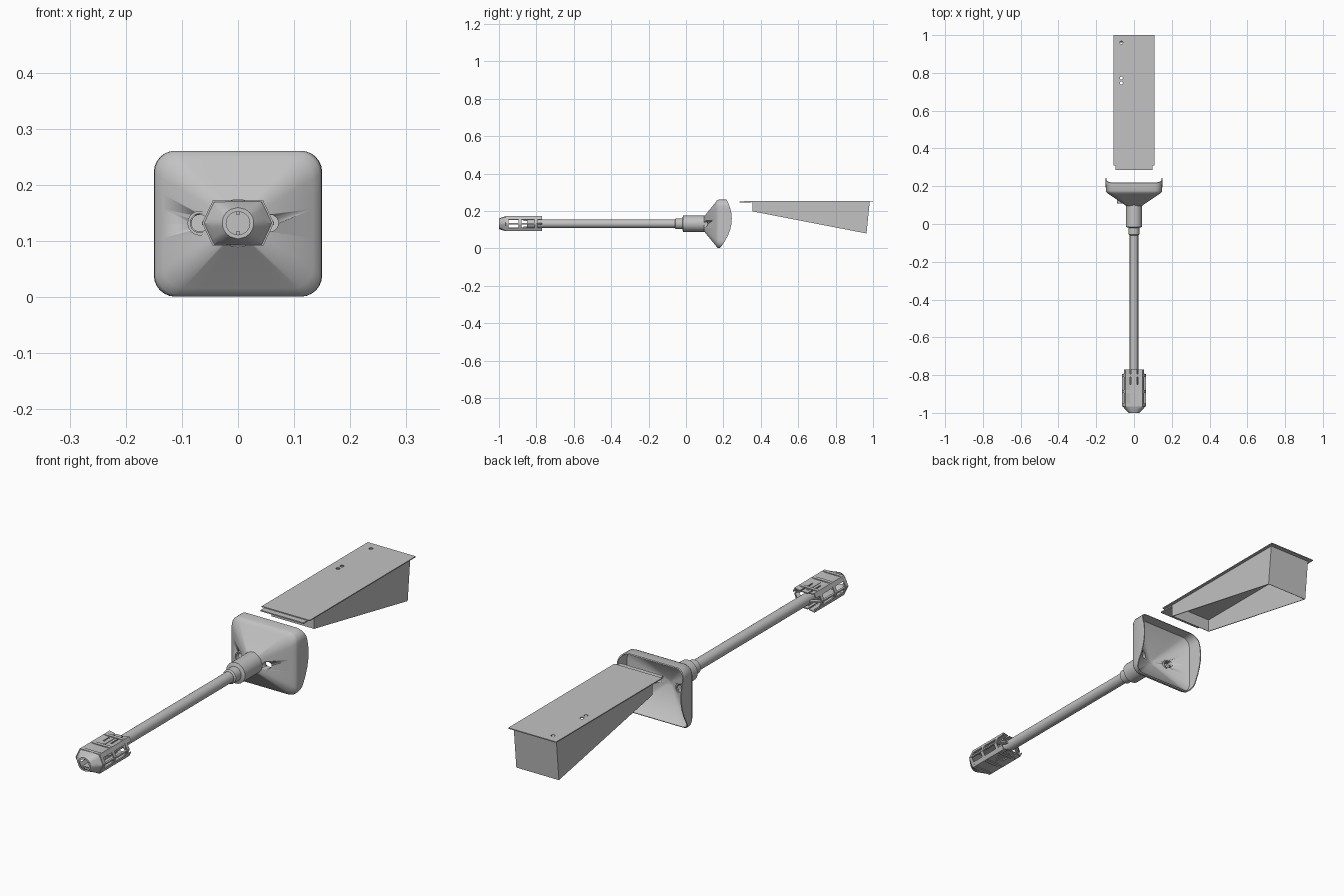
import bpy, bmesh, math

if "Cube" in bpy.data.objects:
    bpy.data.objects.remove(bpy.data.objects["Cube"])

CZ = 0.132  # height of the long axis

grey = bpy.data.materials.new("plain_grey")
grey.diffuse_color = (0.54, 0.54, 0.54, 1)
grey.use_nodes = True
grey.node_tree.nodes["Principled BSDF"].inputs["Base Color"].default_value = grey.diffuse_color


def finish(name, bm, smooth=True):
    bmesh.ops.remove_doubles(bm, verts=bm.verts, dist=1e-5)
    bmesh.ops.recalc_face_normals(bm, faces=bm.faces)
    me = bpy.data.meshes.new(name)
    bm.to_mesh(me)
    bm.free()
    ob = bpy.data.objects.new(name, me)
    bpy.context.collection.objects.link(ob)
    me.materials.append(grey)
    if smooth:
        activate(ob)
        bpy.ops.object.shade_smooth_by_angle(angle=math.radians(35))
    return ob


def activate(ob):
    bpy.ops.object.select_all(action='DESELECT')
    ob.select_set(True)
    bpy.context.view_layer.objects.active = ob


def loft(name, rings, caps=True, closed=False, smooth=True):
    """Skin a list of equal-length point loops."""
    bm = bmesh.new()
    vs = [[bm.verts.new(p) for p in r] for r in rings]
    n = len(vs[0])
    pairs = list(zip(vs, vs[1:] + vs[:1])) if closed else list(zip(vs, vs[1:]))
    for a, b in pairs:
        for i in range(n):
            j = (i + 1) % n
            bm.faces.new((a[i], a[j], b[j], b[i]))
    if caps and not closed:
        bm.faces.new(vs[0])
        bm.faces.new(vs[-1])
    return finish(name, bm, smooth)


def circle(y, r, n=24, x=0.0, z=CZ):
    return [(x + r * math.cos(2 * math.pi * i / n), y,
             z + r * math.sin(2 * math.pi * i / n)) for i in range(n)]


def turned(name, profile, **kw):
    return loft(name, [circle(y, r) for y, r in profile], **kw)


def cut(ob, cutter):
    m = ob.modifiers.new("cut", 'BOOLEAN')
    m.object = cutter
    m.solver = 'EXACT'
    activate(ob)
    bpy.ops.object.modifier_apply(modifier=m.name)
    bpy.data.objects.remove(cutter)


def prism(name, outline, axis, a, b):
    """Extrude a 2D outline along x (yz points) or z (xy points)."""
    place = (lambda p, t: (t, p[0], p[1])) if axis == 'x' else (lambda p, t: (p[0], p[1], t))
    return loft(name, [[place(p, t) for p in outline] for t in (a, b)], smooth=False)


def rect(x0, x1, y0, y1):
    return [(x0, y0), (x1, y0), (x1, y1), (x0, y1)]


# --- rod and stepped collar ---
turned("rod", [(-0.85, 0.0225), (0.0, 0.0225)])
turned("collar", [(-0.06, 0.023), (-0.055, 0.029), (-0.02, 0.029), (-0.015, 0.043), (0.105, 0.043)])


# --- pyramidal dish with a curved rim and hollow back ---
def rounded(y, hx, hz, r, rim=False):
    pts = []
    for k, (sx, sz) in enumerate([(1, 1), (-1, 1), (-1, -1), (1, -1)]):
        for i in range(7):
            a = math.pi / 2 * (k + i / 6)
            x = sx * (hx - r) + r * math.cos(a)
            z = sz * (hz - r) + r * math.sin(a)
            t = z / 0.13
            pts.append((x, 0.243 + 0.018 * t - 0.044 * t * t if rim else y, 0.131 + z))
        # extra points along the straight edge keep the rim curve round
        nx = [(-1, 1), (-1, -1), (1, -1), (1, 1)][k]
        end = pts[-1]
        a = math.pi / 2 * (k + 1)
        ex = nx[0] * (hx - r) + r * math.cos(a)
        ez = nx[1] * (hz - r) + r * math.sin(a)
        sx0, sz0 = end[0], end[2] - 0.131
        for i in range(1, 6):
            x = sx0 + (ex - sx0) * i / 6
            z = sz0 + (ez - sz0) * i / 6
            t = z / 0.13
            pts.append((x, 0.243 + 0.018 * t - 0.044 * t * t if rim else y, 0.131 + z))
    return pts


dish = loft("dish", [
    rounded(0.095, 0.040, 0.038, 0.015),
    rounded(0.158, 0.134, 0.115, 0.036),
    rounded(0.166, 0.145, 0.126, 0.038),
    rounded(0.175, 0.149, 0.130, 0.038),
    rounded(0, 0.150, 0.130, 0.038, True),
    rounded(0, 0.146, 0.126, 0.036, True),
    rounded(0.179, 0.143, 0.123, 0.036),
    rounded(0.106, 0.014, 0.012, 0.006)])
for sx, x in (("left", -0.068), ("right", 0.057)):
    cut(dish, loft(sx + "_hole_cutter", [circle(0.05, 0.015, 20, x), circle(0.2, 0.015, 20, x)]))

# boss ring around the left hole
loft("boss", [circle(y, r, 24, -0.068) for y, r in
              ((0.108, 0.022), (0.135, 0.022), (0.135, 0.017), (0.108, 0.017))], closed=True)

# --- six-sided cage at the front end ---
HX, TX, H, T = 0.064, 0.045, 0.040, 0.004


def cage_hex(y, s):
    return [(s * x, y, CZ + s * z) for x, z in
            ((HX, 0), (TX, H), (-TX, H), (-HX, 0), (-TX, -H), (TX, -H))]


# cross ribs: hexagonal bands
for i, (y0, y1) in enumerate(((-0.965, -0.95), (-0.895, -0.88), (-0.81, -0.795))):
    loft("cage_rib_%d" % i, [cage_hex(y0, 1), cage_hex(y1, 1),
                             cage_hex(y1, 0.92), cage_hex(y0, 0.92)], closed=True, smooth=False)


# nose blends from the hexagon to a round opening
def blend(y, f, r, inset):
    base = [(x, z - CZ) for x, _, z in cage_hex(y, inset)]
    out = []
    for k in range(6):
        for j in range(4):
            p, q = base[k], base[(k + 1) % 6]
            x, z = (p[0] + (q[0] - p[0]) * j / 4, p[1] + (q[1] - p[1]) * j / 4)
            d = math.hypot(x, z)
            out.append((x * (1 - f) + r * x / d * f, y, CZ + z * (1 - f) + r * z / d * f))
    return out


loft("nose", [blend(-0.96, 0, 0, 1), blend(-0.98, 0.45, 0.03, 1), blend(-1.0, 1, 0.028, 1),
              blend(-1.0, 1, 0.021, 1), blend(-0.96, 0, 0, 0.92)], closed=True)

for s, side in ((1, "upper"), (-1, "lower")):
    # dished panel with a slot down the rear half
    sec = [(-TX, H), (-0.02, H - 0.006), (0.02, H - 0.006), (TX, H),
           (TX, H - T), (0.02, H - 0.006 - T), (-0.02, H - 0.006 - T), (-TX, H - T)]
    panel = loft(side + "_panel", [[(x, y, CZ + s * z) for x, z in sec] for y in (-0.96, -0.77)],
                 smooth=False)
    for e in (-1, 1):
        cut(panel, prism("slot_cutter", rect(e * 0.018 - 0.003, e * 0.018 + 0.003, -0.85, -0.7),
                         'z', CZ + s * 0.02, CZ + s * 0.06))
for s, side in ((1, "right"), (-1, "left")):
    # side bar returning to the rod at its rear end
    prof = [(HX, -0.96), (HX, -0.80), (0.034, -0.77), (0.022, -0.77), (0.022, -0.785), (0.055, -0.81), (0.055, -0.96)]
    prism(side + "_bar", [(s * x, y) for x, y in prof], 'z', CZ - 0.003, CZ + 0.003)
    # narrow strips bordering the side windows
    for v in (1, -1):
        pts = [(TX, H), (TX + 0.008, H - 0.017), (TX + 0.004, H - 0.019), (TX - 0.004, H - 0.003)]
        loft(side + "_window_edge", [[(s * x, y, CZ + v * z) for x, z in pts]
                                     for y in (-0.96, -0.77)], smooth=False)
# web joining panels to the rod
for s in (1, -1):
    prism("rod_web", [(-0.87, CZ + s * 0.015), (-0.79, CZ + s * 0.015),
                      (-0.79, CZ + s * 0.036), (-0.87, CZ + s * 0.036)], 'x', -0.004, 0.004)

# --- lid plate with a lowered tongue and three small holes ---
lid = prism("lid_plate", rect(-0.109, 0.109, 0.31, 1.0), 'z', 0.250, 0.254)
for y in (0.746, 0.772, 0.96):
    cut(lid, prism("pin_cutter", [(-0.067 + 0.008 * math.cos(i * math.pi / 8),
                                   y + 0.008 * math.sin(i * math.pi / 8)) for i in range(16)],
                   'z', 0.2, 0.3))
prism("lid_tongue", rect(-0.098, 0.098, 0.286, 0.35), 'z', 0.245, 0.250)

# --- wedge-shaped skirt, open underneath ---
W, K = 0.097, 0.003
side_outline = [(0.356, 0.25), (0.356, 0.198), (0.965, 0.08), (0.982, 0.25)]
for s, side in ((1, "right"), (-1, "left")):
    prism("skirt_%s_wall" % side, side_outline, 'x', s * W, s * (W - K))
prism("skirt_front_wall", [(0.356, 0.25), (0.356, 0.198), (0.359, 0.1975), (0.359, 0.25)], 'x', -W, W)
prism("skirt_back_wall", [(0.982, 0.25), (0.965, 0.08), (0.962, 0.081), (0.979, 0.25)], 'x', -W, W)
